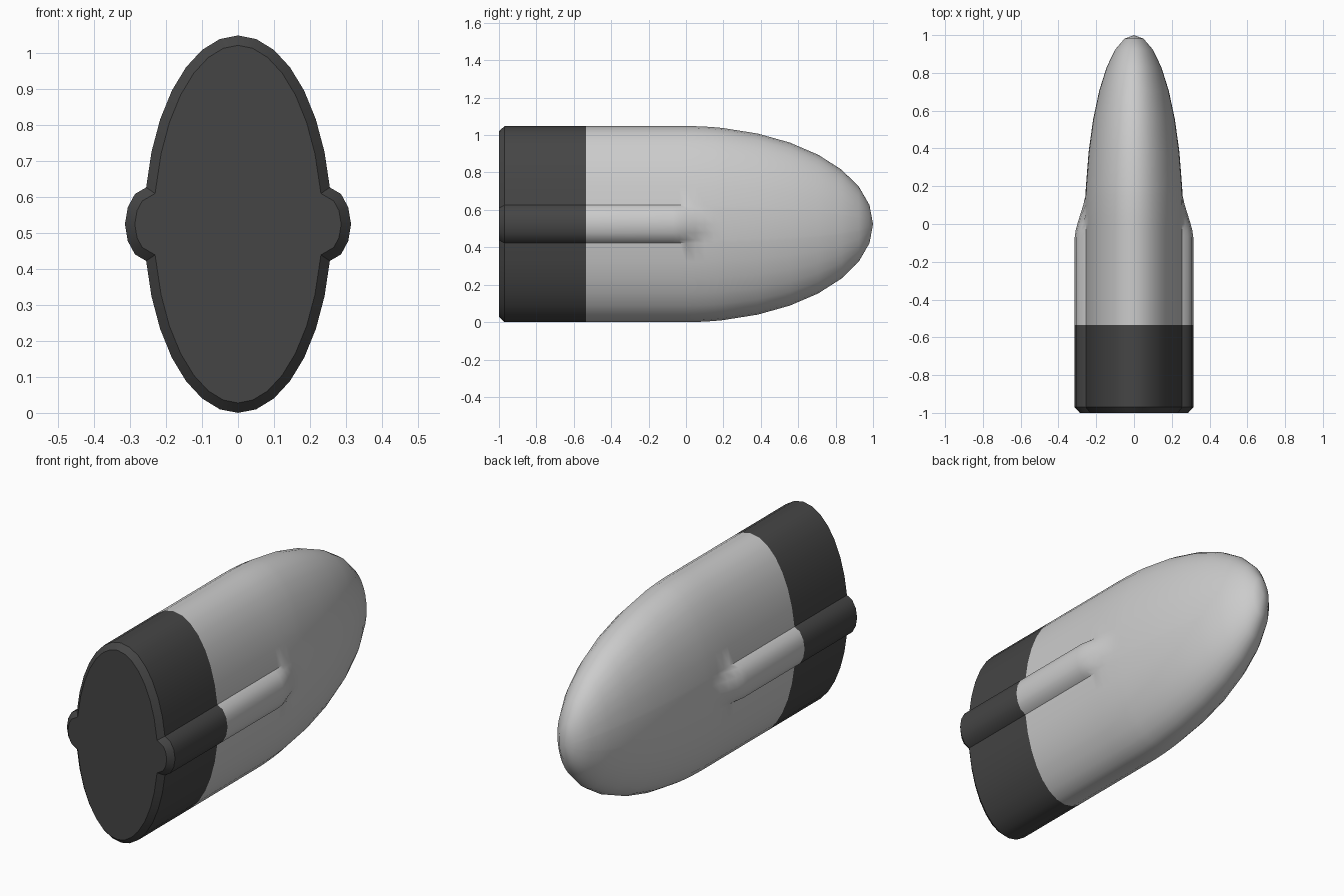
import bpy, bmesh
from math import sin, cos, radians, sqrt
from mathutils import Vector

if "Cube" in bpy.data.objects:
    bpy.data.objects.remove(bpy.data.objects["Cube"])

A, B, ZC = 0.26, 0.524, 0.524          # half width, half height, centre height
RIDGE = [(0.255, 0.102), (0.286, 0.084), (0.306, 0.047), (0.314, 0.0)]


def ridge_drop(y):
    # how far the side ridge has sunk into the hull at this station
    if y <= -0.07:
        return 0.0
    if y <= 0:
        return 0.014 * ((y + 0.07) / 0.07) ** 1.5
    return 0.014 + 0.31 * y


def section(y):
    # oval hull outline with a rounded ridge on both sides
    s = sqrt(max(0.0, 1 - y * y)) if y > 0 else 1.0
    side = [(x, -z) for x, z in RIDGE] + RIDGE[-2::-1]
    half = []
    for x, z in side:
        hull = A * sqrt(1 - (z / B) ** 2) * s
        half.append(Vector((max(hull, x - ridge_drop(y)), z * s)))
    for i in range(2, 15):
        a = radians(11.25 * i)
        half.append(Vector((A * s * cos(a), B * s * sin(a))))
    return half + [-p for p in half]


def inset(pts, d):
    # move an outline inwards by a constant distance
    out, n = [], len(pts)
    for i, p in enumerate(pts):
        e1 = (p - pts[i - 1]).normalized()
        e2 = (pts[(i + 1) % n] - p).normalized()
        n1, n2 = Vector((-e1.y, e1.x)), Vector((-e2.y, e2.x))
        m = (n1 + n2).normalized()
        out.append(p + m * d / m.dot(n1))
    return out


def loft(name, rings, tip=None, cap=False, mat=None):
    bm = bmesh.new()
    loops = [[bm.verts.new((p.x, y, p.y + ZC)) for p in pts] for y, pts in rings]
    n = len(loops[0])
    for r0, r1 in zip(loops, loops[1:]):
        for i in range(n):
            j = (i + 1) % n
            bm.faces.new((r0[j], r0[i], r1[i], r1[j]))
    if tip is not None:
        t = bm.verts.new((0, tip, ZC))
        for i in range(n):
            bm.faces.new((loops[-1][(i + 1) % n], loops[-1][i], t))
    if cap:
        bm.faces.new(loops[0])
    me = bpy.data.meshes.new(name)
    bm.to_mesh(me)
    bm.free()
    ob = bpy.data.objects.new(name, me)
    bpy.context.collection.objects.link(ob)
    if mat:
        me.materials.append(mat)
    bpy.ops.object.select_all(action='DESELECT')
    ob.select_set(True)
    bpy.context.view_layer.objects.active = ob
    bpy.ops.object.shade_smooth_by_angle(angle=radians(32))
    return ob


dark = bpy.data.materials.new("dark_grey")
dark.diffuse_color = (0.06, 0.06, 0.06, 1)
dark.use_nodes = True
dark.node_tree.nodes["Principled BSDF"].inputs["Base Color"].default_value = dark.diffuse_color

# dark end cap with chamfered rim
full = section(-1)
loft("end_cap", [(-1, inset(full, 0.027)), (-0.97, full), (-0.535, full)],
     cap=True, mat=dark)

# light hull with fading ridges and rounded nose
stations = [-0.535, -0.07, -0.035, 0, 0.05, 0.1, 0.15]
stations += [sin(radians(11.25 * i)) for i in range(1, 8)]
loft("hull", [(y, section(y)) for y in stations], tip=1.0)
